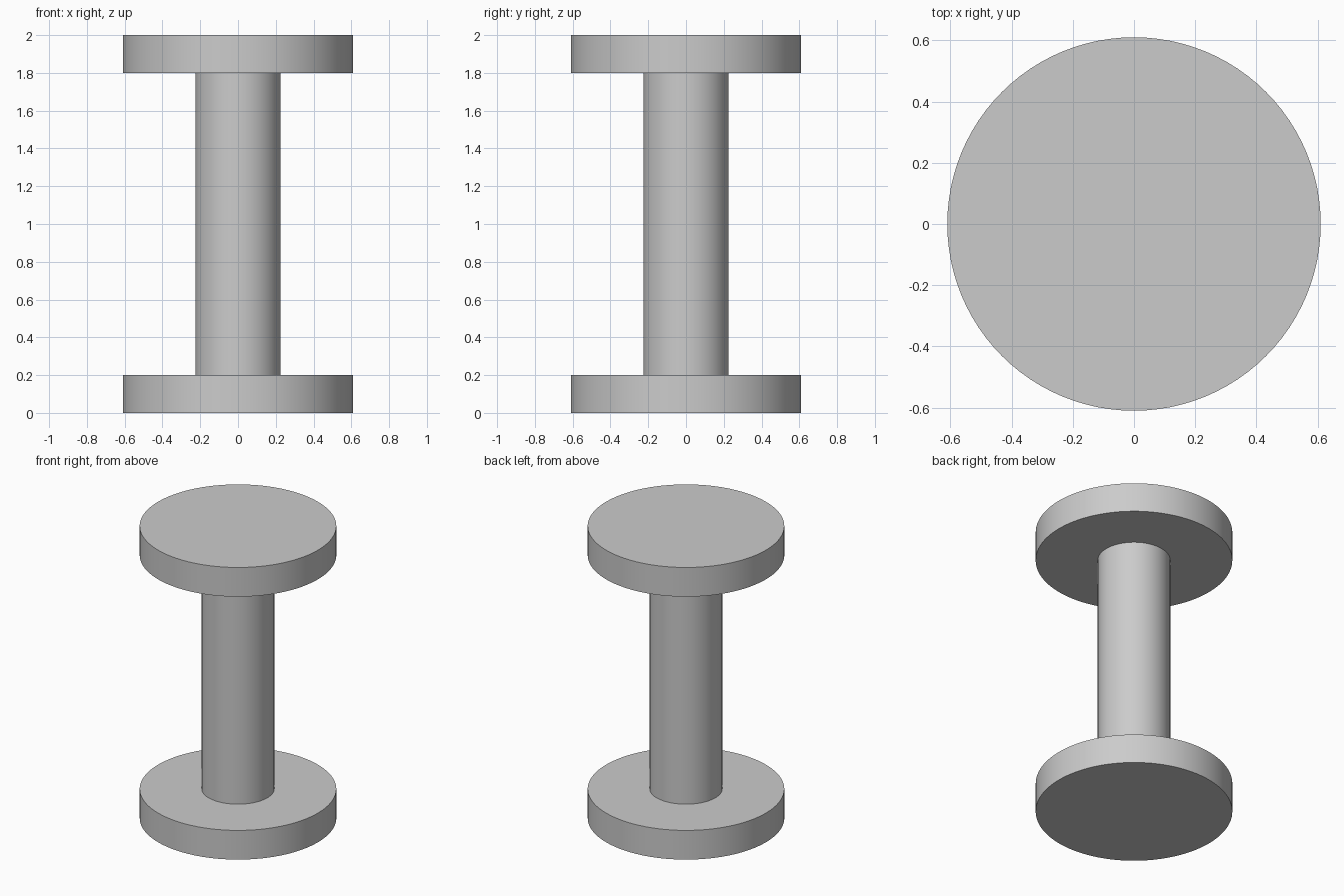
import bpy
import math

if "Cube" in bpy.data.objects:
    bpy.data.objects.remove(bpy.data.objects["Cube"])

grey = bpy.data.materials.new("plain grey")
grey.diffuse_color = (0.6, 0.6, 0.6, 1.0)
grey.use_nodes = True
grey.node_tree.nodes["Principled BSDF"].inputs["Base Color"].default_value = grey.diffuse_color


def cylinder(name, radius, z_bottom, z_top, fill='NGON'):
    """Upright round part with smooth sides and sharp rims."""
    bpy.ops.mesh.primitive_cylinder_add(
        vertices=96, radius=radius, depth=z_top - z_bottom,
        end_fill_type=fill, location=(0, 0, (z_bottom + z_top) / 2))
    part = bpy.context.object
    part.name = name
    part.data.materials.append(grey)
    bpy.ops.object.shade_smooth_by_angle(angle=math.radians(30))
    return part


# Matching end discs
cylinder("bottom_disc", 0.61, 0.0, 0.2)
cylinder("top_disc", 0.61, 1.8, 2.0)

# Shaft between the discs, its ends closed by them
cylinder("shaft", 0.225, 0.2, 1.8, fill='NOTHING')
